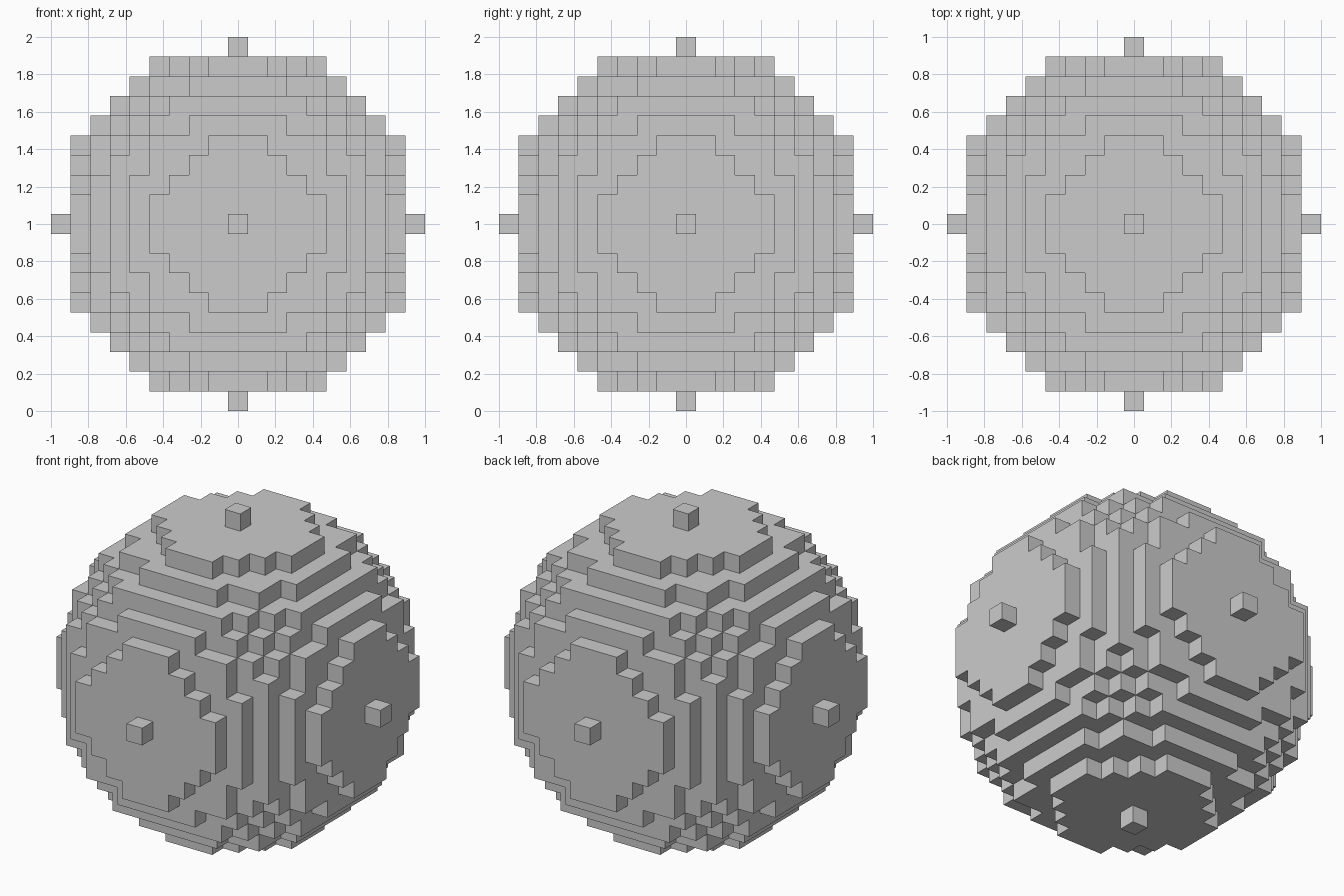
import bpy, bmesh
from mathutils import Vector

if "Cube" in bpy.data.objects:
    bpy.data.objects.remove(bpy.data.objects["Cube"])

R = 9                      # ball radius in cubes
S = 2 / (2 * R + 1)        # cube size


def filled(c):
    return c[0] ** 2 + c[1] ** 2 + c[2] ** 2 <= R * R


bm = bmesh.new()
verts = {}


def corner(p):
    # shared corner, keyed in half-cube units
    key = tuple(round(2 * v) for v in p)
    if key not in verts:
        verts[key] = bm.verts.new(Vector(p) * S + Vector((0, 0, 1)))
    return verts[key]


# Blocky ball: keep only the cube faces that touch open air
span = range(-R, R + 1)
for cell in ((x, y, z) for x in span for y in span for z in span):
    if not filled(cell):
        continue
    for axis in range(3):
        u, v = (axis + 1) % 3, (axis + 2) % 3
        for side in (-1, 1):
            near = list(cell)
            near[axis] += side
            if filled(near):
                continue
            ring = []
            for a, b in ((-1, -1), (1, -1), (1, 1), (-1, 1))[::side]:
                p = list(cell)
                p[axis] += side / 2
                p[u] += a / 2
                p[v] += b / 2
                ring.append(corner(p))
            bm.faces.new(ring)

mesh = bpy.data.meshes.new("block_ball")
bm.to_mesh(mesh)
bm.free()
bpy.context.collection.objects.link(bpy.data.objects.new("block_ball", mesh))
